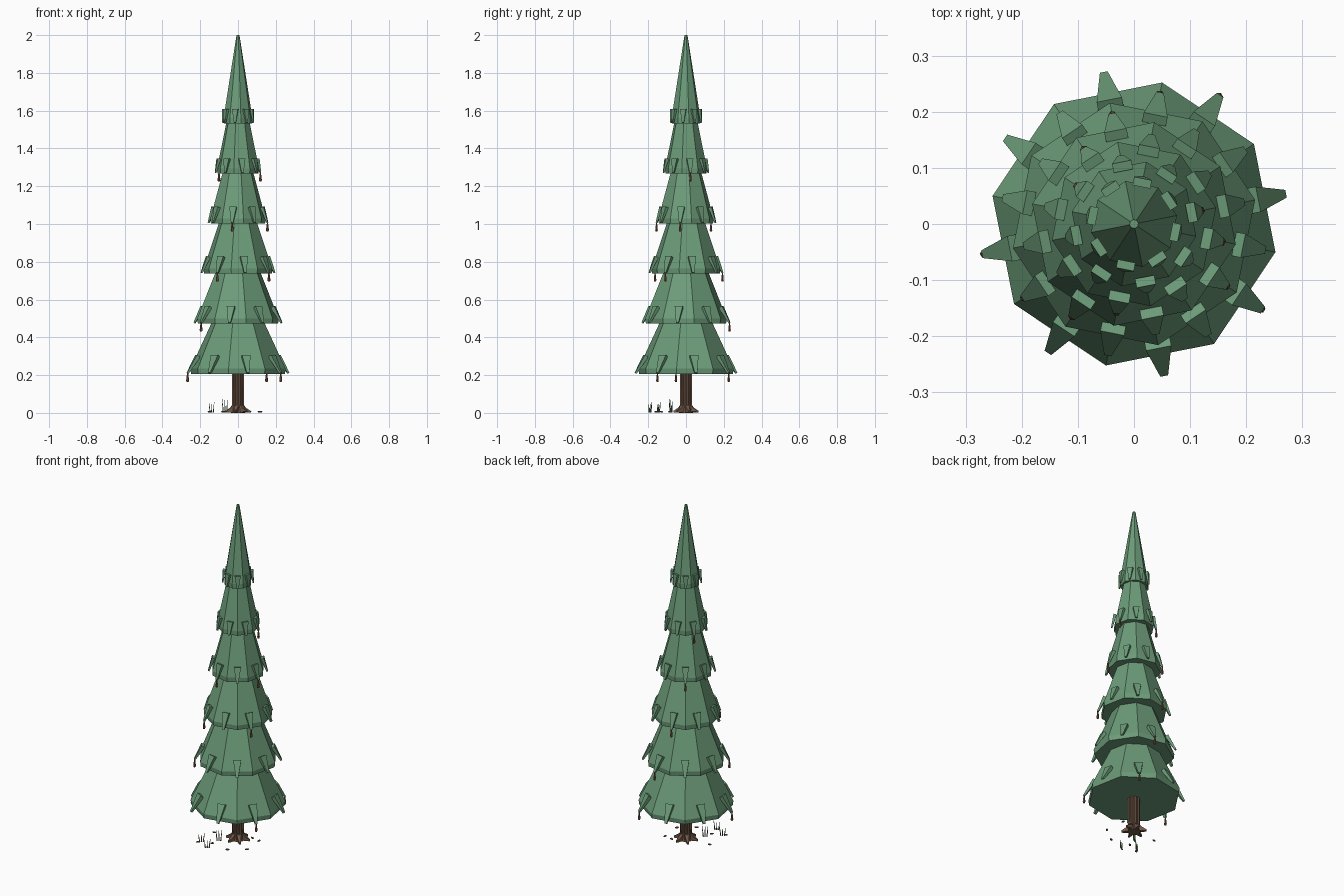
import bpy, bmesh, math, random
from mathutils import Vector, Matrix

if "Cube" in bpy.data.objects:
    bpy.data.objects.remove(bpy.data.objects["Cube"])
random.seed(4)

def mat(name, col):
    m = bpy.data.materials.new(name)
    m.diffuse_color = (*col, 1)
    m.use_nodes = True
    m.node_tree.nodes["Principled BSDF"].inputs["Base Color"].default_value = m.diffuse_color
    return m

GREEN = mat("needle green", (0.15, 0.33, 0.19))
BARK = mat("bark", (0.17, 0.10, 0.065))
CONE = mat("cone brown", (0.20, 0.09, 0.05))
GRASS = mat("grass", (0.12, 0.20, 0.10))

def loft(bm, rings):
    # closed skin through rings of equal point count
    vs = [[bm.verts.new(p) for p in r] for r in rings]
    n = len(vs[0])
    for a, b in zip(vs, vs[1:]):
        for i in range(n):
            j = (i + 1) % n
            bm.faces.new((a[i], a[j], b[j], b[i]))
    bm.faces.new(vs[0][::-1])
    bm.faces.new(vs[-1])

def ring(r, z, n, rot=0.0, c=(0, 0)):
    return [(c[0] + r * math.cos(rot + 2 * math.pi * i / n),
             c[1] + r * math.sin(rot + 2 * math.pi * i / n), z) for i in range(n)]

def finish(bm, name, m):
    bmesh.ops.recalc_face_normals(bm, faces=bm.faces)
    me = bpy.data.meshes.new(name)
    bm.to_mesh(me)
    bm.free()
    me.materials.append(m)
    ob = bpy.data.objects.new(name, me)
    bpy.context.collection.objects.link(ob)

def rect(p, side, normal, w, t):
    return [p + side * (w * a) + normal * (t * b)
            for a, b in ((-.5, -.5), (.5, -.5), (.5, .5), (-.5, .5))]

# Tiers: rim height, rim radius, frond tip radius, frond top z, hanging cone slots
tiers = [(0.207, 0.257, 0.277, 0.308, (1, 4, 7)),
         (0.473, 0.220, 0.240, 0.567, (1, 4)),
         (0.738, 0.185, 0.202, 0.832, (2, 5, 7)),
         (1.003, 0.149, 0.164, 1.095, (2, 5, 7)),
         (1.268, 0.113, 0.126, 1.352, (0, 3)),
         (1.533, 0.078, 0.088, 1.615, ())]
for k, (z, R, tip, ftop, slots) in enumerate(tiers):
    turn = math.radians(11.25 + (22.5 if k % 2 else 0))
    last = k == 5
    ztop, rtop = (2.0, 0.008) if last else (tiers[k + 1][0] + 0.05, R * 0.47)
    bm = bmesh.new()
    loft(bm, [ring(R * .985, z, 8, turn + math.pi / 8),
              ring(R, z + 0.027, 8, turn + math.pi / 8),
              ring(rtop, ztop, 8, turn + math.pi / 8)])
    finish(bm, f"foliage_tier_{k + 1}", GREEN)

    # Drooping tapered fronds, one per face
    fronds, cones = bmesh.new(), bmesh.new()
    s = 1 - 0.06 * k
    slope = (R - rtop) / (ztop - z - .027)
    rin = (R - slope * (ftop - z - .027)) * 0.924 + 0.011
    for i in range(8):
        a = turn + i * math.pi / 4
        out, side = Vector((math.cos(a), math.sin(a), 0)), Vector((-math.sin(a), math.cos(a), 0))
        p0 = out * rin + Vector((0, 0, ftop - 0.006))
        p1 = out * (tip - 0.005) + Vector((0, 0, z + 0.003))
        nrm = (p1 - p0).normalized().cross(side)
        loft(fronds, [rect(p0, side, nrm, 0.046 * s, 0.022 * s),
                      rect(p1, side, nrm, 0.014 * s, 0.010 * s)])
        # Small hanging cones
        if i in slots:
            c = (p1.x, p1.y)
            loft(cones, [ring(.005, z - .043, 6, 0, c), ring(.008, z - .036, 6, 0, c),
                         ring(.005, z - .012, 6, 0, c), ring(.003, z + .004, 6, 0, c)])
    finish(fronds, f"fronds_{k + 1}", GREEN)
    if slots:
        finish(cones, f"hanging_cones_{k + 1}", CONE)
    else:
        cones.free()

# Trunk with bark ridges
bm = bmesh.new()
loft(bm, [ring(.036, 0, 8), ring(.030, .05, 8), ring(.027, .30, 8)])
for i in range(8):
    a = (i + .5) * math.pi / 4
    c = (.027 * math.cos(a), .027 * math.sin(a))
    loft(bm, [ring(.006, .01, 4, a, c), ring(.006, .25, 4, a, c)])
finish(bm, "trunk", BARK)

# Flared roots
bm = bmesh.new()
for i in range(6):
    a = i * math.pi / 3 + .25
    out, side = Vector((math.cos(a), math.sin(a), 0)), Vector((-math.sin(a), math.cos(a), 0))
    up = Vector((0, 0, 1))
    loft(bm, [rect(out * .018 + up * .028, side, up, .024, .05),
              rect(out * .045 + up * .013, side, up, .018, .022),
              rect(out * .068 + up * .006, side, up, .008, .010)])
finish(bm, "roots", BARK)

# Grass blades beside the trunk
bm = bmesh.new()
for x, y in ((-.14, -.145), (-.07, -.19), (-.07, -.08)):
    for d in (-.009, 0, .009):
        h = random.uniform(.045, .075)
        loft(bm, [ring(.004, .003, 3, 0, (x + d, y + d * .5)),
                  ring(.001, h, 3, 0, (x + d * 1.5, y + d))])
finish(bm, "grass_blades", GRASS)

# Fallen chips on the ground
bm = bmesh.new()
for x, y in ((-.15, -.16), (.11, .04), (.12, -.085), (.035, -.15), (-.15, -.01), (-.08, -.13), (.06, .05)):
    a = random.uniform(0, 3)
    m = Matrix.Translation((x, y, .006)) @ Matrix.Rotation(a, 4, 'Z') @ Matrix.Diagonal((.013, .007, .005, 1))
    bmesh.ops.create_icosphere(bm, subdivisions=1, radius=1, matrix=m)
finish(bm, "fallen_chips", BARK)
